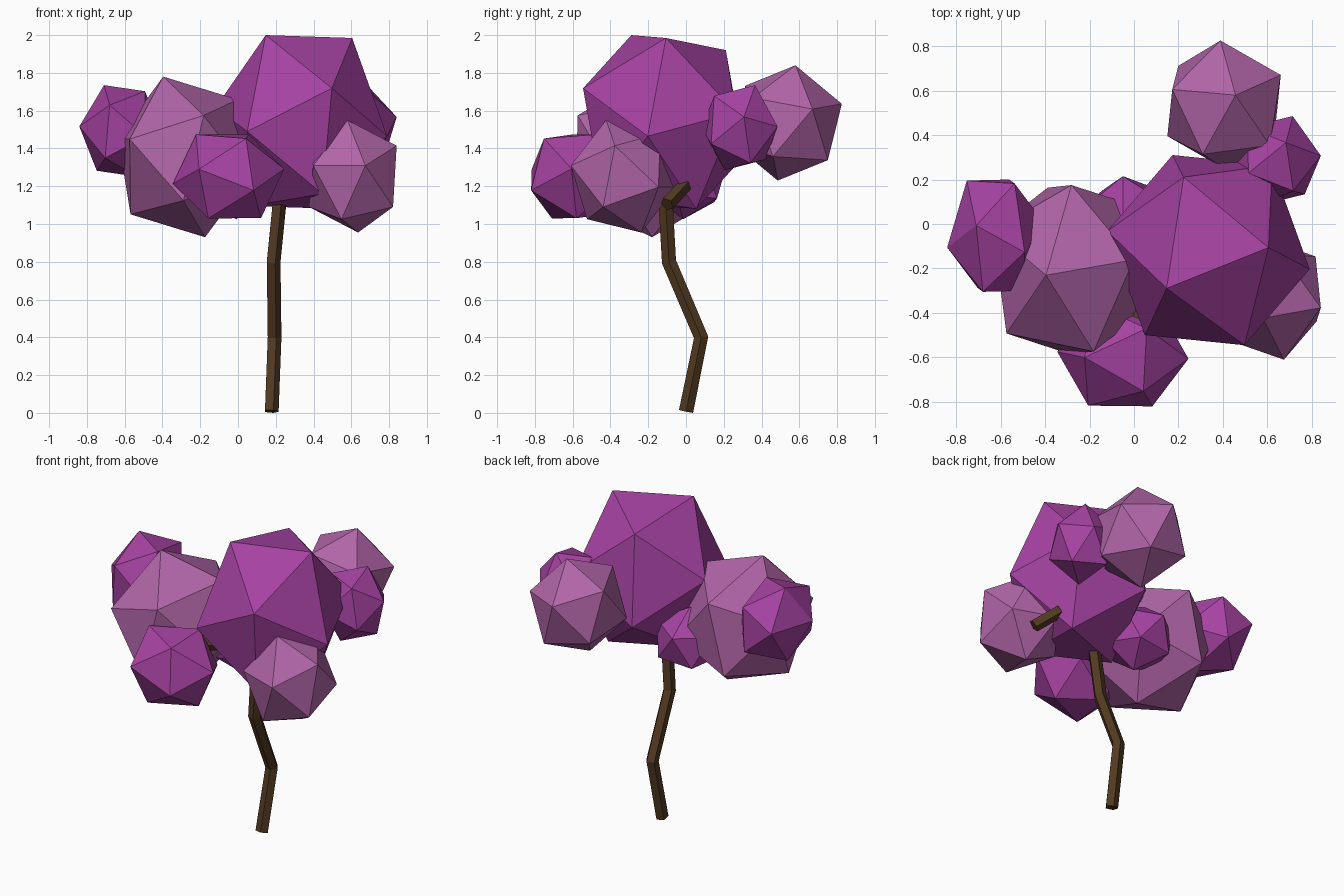
import bpy, bmesh
from math import sin, cos, tau
from mathutils import Vector, Matrix

if "Cube" in bpy.data.objects:
    bpy.data.objects.remove(bpy.data.objects["Cube"])


def material(name, rgb):
    m = bpy.data.materials.new(name)
    m.diffuse_color = (*rgb, 1)
    m.use_nodes = True
    m.node_tree.nodes["Principled BSDF"].inputs["Base Color"].default_value = m.diffuse_color
    return m


purple = material("purple_leaves", (0.38, 0.055, 0.36))
pink = material("pink_leaves", (0.44, 0.13, 0.39))
bark = material("bark", (0.085, 0.042, 0.015))


def frame(a, b):
    # orthonormal axes from two neighbouring corner directions
    e1 = a.normalized()
    e3 = a.cross(b).normalized()
    return Matrix((e1, e3.cross(e1), e3)).transposed()


def leaf_clump(name, lo, hi, corner1, corner2, mat):
    # icosahedron turned so two neighbouring corners match, fitted to a box
    lo, hi = Vector(lo), Vector(hi)
    c = (lo + hi) / 2
    half = (hi - lo) / 2
    bm = bmesh.new()
    bmesh.ops.create_icosphere(bm, subdivisions=1, radius=1)
    bm.edges.ensure_lookup_table()
    a, b = (v.co.copy() for v in bm.edges[0].verts)
    rot = frame(Vector(corner1) - c, Vector(corner2) - c) @ frame(a, b).transposed()
    for v in bm.verts:
        v.co = rot @ v.co
    ext = [max(v.co[i] for v in bm.verts) for i in range(3)]
    for v in bm.verts:
        v.co = Vector([c[i] + v.co[i] * half[i] / ext[i] for i in range(3)])
    me = bpy.data.meshes.new(name)
    bm.to_mesh(me)
    bm.free()
    me.materials.append(mat)
    bpy.context.collection.objects.link(bpy.data.objects.new(name, me))


def limb(name, pts, radius=0.04, sides=5):
    # five-sided tube along a bent path
    bm = bmesh.new()
    pts = [Vector(p) for p in pts]
    rings = []
    for i, p in enumerate(pts):
        d = (pts[min(i + 1, len(pts) - 1)] - pts[max(i - 1, 0)]).normalized()
        u = Vector((0, 1, 0)).cross(d).normalized()
        w = d.cross(u)
        rings.append([bm.verts.new(p + radius * (u * cos(tau * k / sides) + w * sin(tau * k / sides)))
                      for k in range(sides)])
    for r, s in zip(rings, rings[1:]):
        for k in range(sides):
            n = (k + 1) % sides
            bm.faces.new((r[k], r[n], s[n], s[k]))
    bm.faces.new(rings[0][::-1])
    bm.faces.new(rings[-1])
    me = bpy.data.meshes.new(name)
    bm.to_mesh(me)
    bm.free()
    me.materials.append(bark)
    bpy.context.collection.objects.link(bpy.data.objects.new(name, me))


# foliage: box low, box high, two neighbouring corners
leaf_clump("crown_leaves", (-.12, -.545, 1.08), (.79, .31, 2.0),
           (.115, -.31, 2.0), (.5, -.54, 1.70), purple)
leaf_clump("left_leaves", (-.635, -.585, .93), (.065, .175, 1.78),
           (-.41, -.23, 1.78), (-.62, -.5, 1.45), pink)
leaf_clump("far_left_leaves", (-.84, -.305, 1.25), (-.40, .2, 1.735),
           (-.727, -.013, 1.735), (-.51, -.10, 1.70), purple)
leaf_clump("front_leaves", (-.345, -.82, 1.03), (.245, -.36, 1.475),
           (-.19, -.815, 1.29), (.08, -.81, 1.175), purple)
leaf_clump("right_leaves", (.375, -.61, .955), (.84, -.05, 1.55),
           (.575, -.43, 1.55), (.665, -.61, 1.37), pink)
leaf_clump("back_leaves", (.15, .24, 1.23), (.66, .825, 1.84),
           (.46, .58, 1.84), (.375, .825, 1.57), pink)
leaf_clump("back_right_leaves", (.44, .085, 1.285), (.84, .485, 1.735),
           (.69, .375, 1.725), (.835, .295, 1.53), purple)
leaf_clump("inner_leaves", (-.23, -.2, 1.025), (.17, .215, 1.45),
           (-.05, .03, 1.45), (-.05, .21, 1.32), purple)

# trunk and the branches reaching into the foliage
limb("trunk", [(.175, 0, .008), (.19, .08, .4), (.185, -.09, .8),
               (.22, -.11, 1.15), (.3, -.12, 1.5)])
limb("front_branch", [(.25, -.115, 1.3), (.0, -.46, 1.36)])
limb("right_branch", [(.4, -.03, 1.33), (.58, -.01, 1.2), (.69, -.1, 1.105)])
limb("back_branch", [(.3, -.12, 1.45), (.55, .17, 1.38)])
